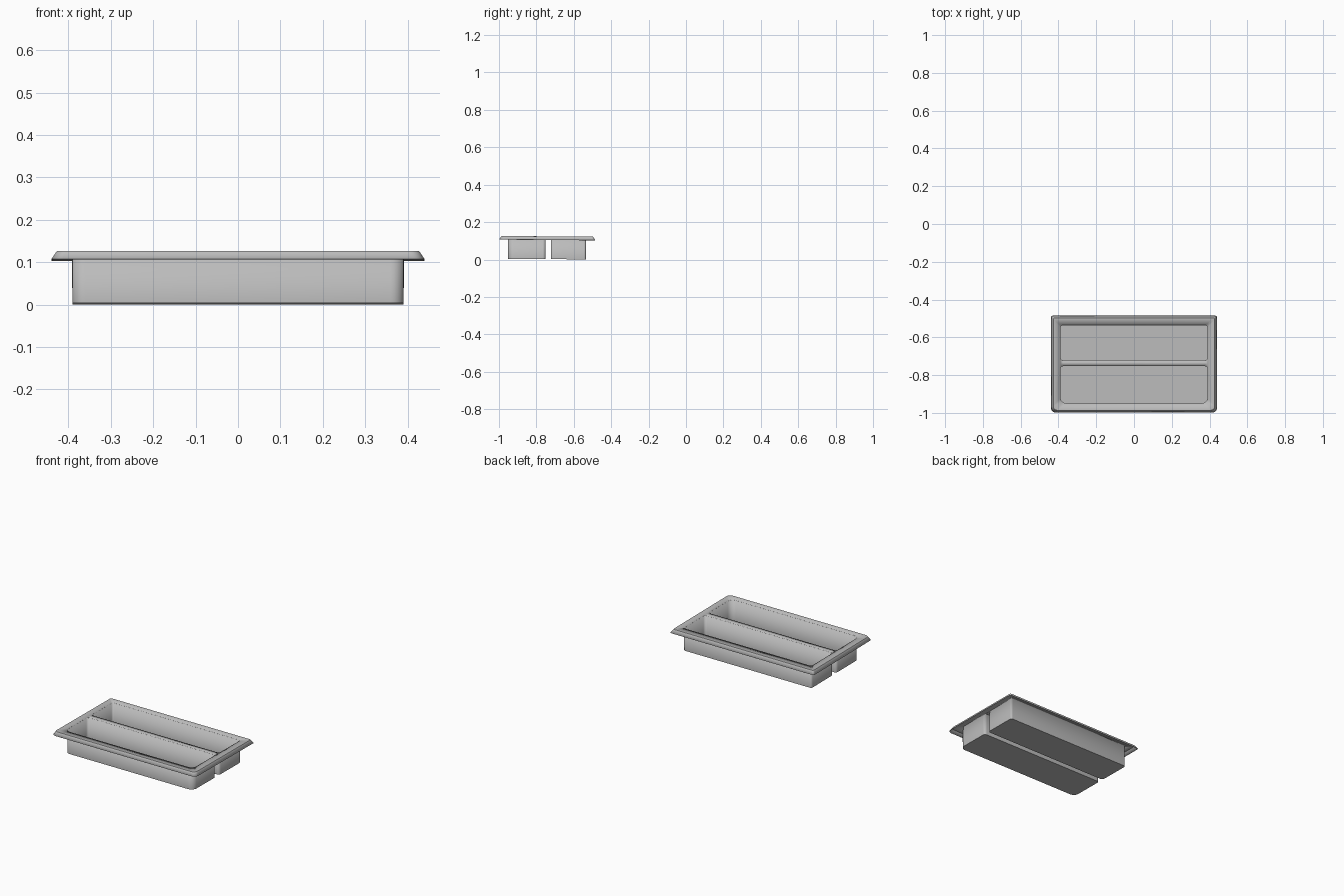
import bpy, bmesh, math

cube = bpy.data.objects.get("Cube")
if cube:
    bpy.data.objects.remove(cube)

# Single grey plastic material
grey = bpy.data.materials.new("grey plastic")
grey.use_nodes = True
colour = (0.5, 0.5, 0.5, 1)
grey.diffuse_color = colour
grey.node_tree.nodes["Principled BSDF"].inputs["Base Color"].default_value = colour

BACK = -0.486
TOP = 0.121
LIP = 0.103
WALL = 0.002


def outline(bm, half, front, back, r_front, r_back, z):
    """Closed loop of vertices: a rounded rectangle, tilted slightly up at the front."""
    corners = [(half, back, r_back, 0), (-half, back, r_back, 90),
               (-half, front, r_front, 180), (half, front, r_front, 270)]
    verts = []
    for x, y, r, start in corners:
        cx = x - math.copysign(r, x)
        cy = y - r if y == back else y + r
        for i in range(7):
            a = math.radians(start + 15 * i)
            px, py = cx + r * math.cos(a), cy + r * math.sin(a)
            verts.append(bm.verts.new((px, py, z + 0.008 * (BACK - py))))
    return verts


def ring_edges(bm, loop):
    return [bm.edges.new((a, b)) for a, b in zip(loop, loop[1:] + loop[:1])]


def skirt(bm, upper, lower):
    n = len(upper)
    for i in range(n):
        j = (i + 1) % n
        bm.faces.new((upper[i], lower[i], lower[j], upper[j]))


def finish(bm, name):
    mesh = bpy.data.meshes.new(name)
    bm.to_mesh(mesh)
    bm.free()
    mesh.materials.append(grey)
    obj = bpy.data.objects.new(name, mesh)
    bpy.context.collection.objects.link(obj)
    shell = obj.modifiers.new("wall thickness", 'SOLIDIFY')
    shell.thickness = WALL
    shell.offset = 0
    bpy.ops.object.select_all(action='DESELECT')
    obj.select_set(True)
    bpy.context.view_layer.objects.active = obj
    bpy.ops.object.shade_smooth_by_angle(angle=math.radians(35))


# half width, front, back, front corner radius, back corner radius
wells = {"front_well": (0.39, -0.95, -0.752, 0.03, 0.014),
         "back_well": (0.39, -0.722, -0.536, 0.014, 0.01)}

# Rim: flat top with two openings and a flared, hollow lip
bm = bmesh.new()
upper = outline(bm, 0.427, -0.986, BACK - 0.012, 0.022, 0.008, TOP)
edges = ring_edges(bm, upper)
for shape in wells.values():
    edges += ring_edges(bm, outline(bm, *shape, TOP))
bmesh.ops.triangle_fill(bm, edges=edges, use_beauty=True, use_dissolve=False)
for face in bm.faces:
    face.normal_update()
    if face.normal.z < 0:
        face.normal_flip()
lower = outline(bm, 0.439, -0.998, BACK, 0.026, 0.01, LIP)
skirt(bm, upper, lower)
finish(bm, "rim")

# Wells: straight-walled open troughs with flat floors
for name, shape in wells.items():
    bm = bmesh.new()
    mouth = outline(bm, *shape, TOP)
    base = outline(bm, *shape, WALL / 2)
    skirt(bm, mouth, base)
    bm.faces.new(base[::-1])
    bmesh.ops.recalc_face_normals(bm, faces=bm.faces[:])
    finish(bm, name)
